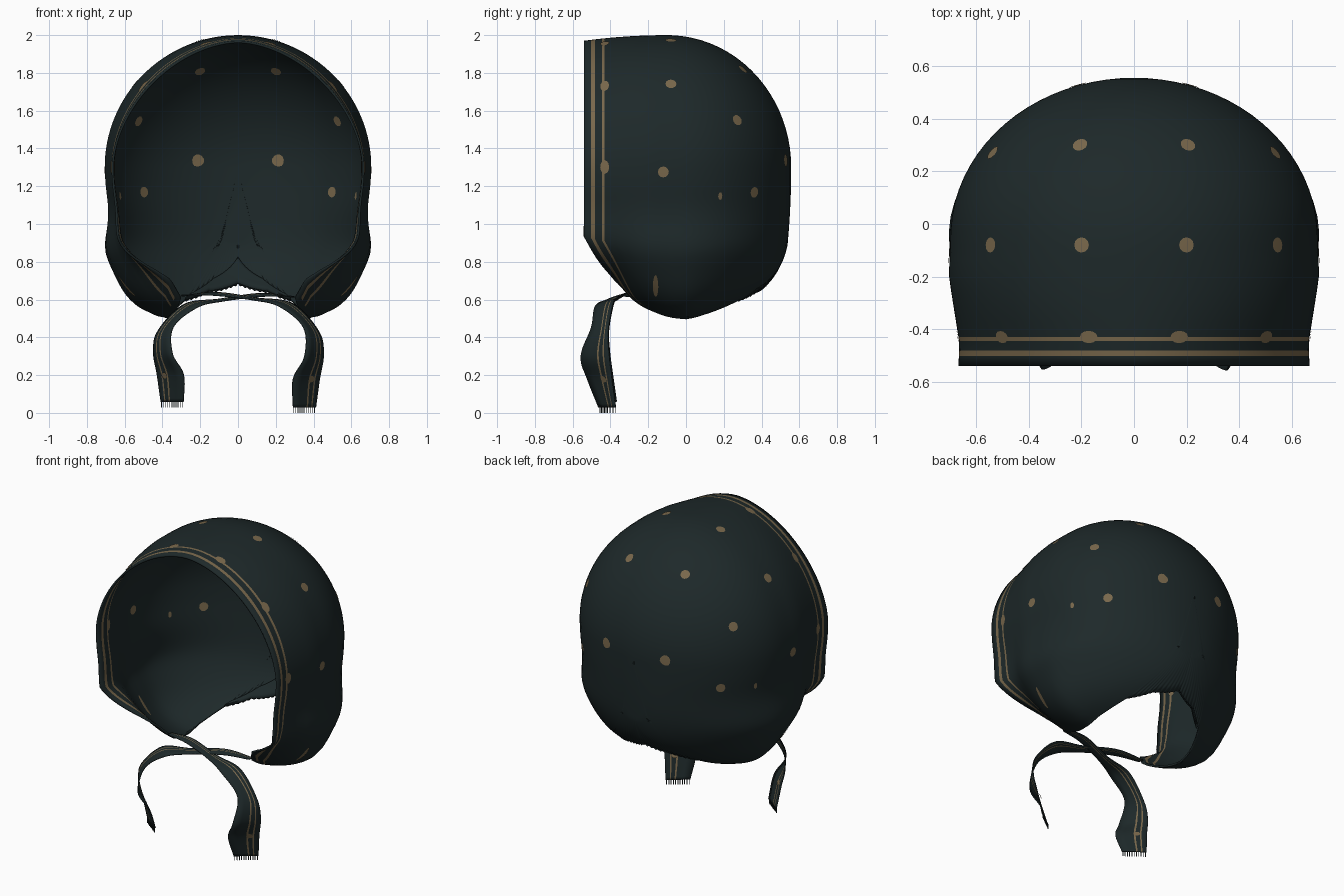
import bpy, bmesh, math
from mathutils import Vector

if "Cube" in bpy.data.objects:
    bpy.data.objects.remove(bpy.data.objects["Cube"], do_unlink=True)


def material(name, rgb):
    m = bpy.data.materials.new(name)
    m.use_nodes = True
    m.diffuse_color = (*rgb, 1)
    node = m.node_tree.nodes["Principled BSDF"]
    node.inputs["Base Color"].default_value = (*rgb, 1)
    node.inputs["Roughness"].default_value = 0.8
    return m


CLOTH = material("dark teal cloth", (0.0125, 0.0215, 0.0225))
GOLD = material("dull gold print", (0.19, 0.137, 0.071))
THICK = 0.012
BACK = 0.557


def lerp_keys(keys, v):
    for (a, fa), (b, fb) in zip(keys, keys[1:]):
        if v <= b:
            k = max(0, (v - a) / (b - a))
            return fa + (fb - fa) * k
    return keys[-1][1]


def smooth_keys(keys, v):
    # smoothed version of a piecewise linear curve
    return sum(lerp_keys(keys, v + d * 0.02) for d in range(-2, 3)) / 5


WIDTH = [(-.54, .67), (-.46, .665), (-.2, .706), (-.05, .70)]
BOTTOM = [(-.54, .75), (-.38, .66), (-.25, .55), (-.1, .49), (0, .48)]
SQUARE = [(-.54, 4), (-.38, 2.6), (-.2, 3.4), (0, 4), (.3, 3), (.56, 2.2)]
ARCH = [(-.54, 1.78), (-.3, 2)]
SPREAD = [(-.3, 0), (0, 6), (.2, 8)]


def hood_point(deg, y):
    """Point on the hood at an angle around the front-to-back axis."""
    y = min(y, BACK)
    if y > -.05:
        w = .7 * math.sqrt(max(0, 1 - ((y + .05) / (BACK + .05)) ** 2))
    else:
        w = lerp_keys(WIDTH, y)
    if deg >= 0:
        if y > -.1:
            h = .7 * math.sqrt(max(0, 1 - ((y + .1) / (BACK + .1)) ** 2))
        else:
            h = .7 - .03 * ((y + .1) / .44) ** 2
        n = lerp_keys(ARCH, y)
    else:
        # the neck opening widens towards the nape
        deg -= math.sin(math.radians(2 * deg)) * smooth_keys(SPREAD, y)
        if y > 0:
            h = .82 * max(0, 1 - (y / BACK) ** 1.3) ** .222
            h = min(h, 2.2 * math.sqrt(max(0, 1 - y / BACK)))
        else:
            h = 1.3 - smooth_keys(BOTTOM, y)
        n = smooth_keys(SQUARE, y)
    c, s = math.cos(math.radians(deg)), math.sin(math.radians(deg))
    r = (abs(c) ** n + abs(s) ** n) ** (-1 / n)
    z = 1.3 + h * s * r
    # slight waist above a fuller cheek
    bulge = 1 + .03 * math.exp(-((z - .86) / .1) ** 2) - .022 * math.exp(-((z - 1.08) / .12) ** 2)
    return Vector((w * c * r * bulge, y, z))


def build(name, bm, thick=0, mirror=False, smooth=True):
    me = bpy.data.meshes.new(name)
    bm.to_mesh(me)
    bm.free()
    ob = bpy.data.objects.new(name, me)
    bpy.context.collection.objects.link(ob)
    me.materials.append(CLOTH)
    me.materials.append(GOLD)
    if mirror:
        mod = ob.modifiers.new("mirror", "MIRROR")
        mod.merge_threshold = .0005
    if thick:
        mod = ob.modifiers.new("thickness", "SOLIDIFY")
        mod.thickness = thick
        mod.offset = -1
    if smooth:
        bpy.ops.object.select_all(action="DESELECT")
        ob.select_set(True)
        bpy.context.view_layer.objects.active = ob
        bpy.ops.object.shade_smooth_by_angle(angle=math.radians(50))


def grid(columns, gold=lambda j, i: False):
    bm = bmesh.new()
    vs = [[bm.verts.new(p) for p in col] for col in columns]
    for j in range(len(vs) - 1):
        for i in range(len(vs[0]) - 1):
            f = bm.faces.new((vs[j][i], vs[j + 1][i], vs[j + 1][i + 1], vs[j][i + 1]))
            f.material_index = int(gold(j, i))
    bmesh.ops.remove_doubles(bm, verts=bm.verts, dist=.0004)
    return bm


# Opening edge: (angle, depth, steps to the next key)
NAPE = -69
EDGE = [(90, -.54, 44), (-35, -.54, 12), (-60, -.38, 5), (-66, -.29, 6), (-66.5, -.1, 6),
        (-67, .1, 10), (NAPE, .27, 20), (-76, .37, 24), (-90, .43, 0)]
edge = []
for (a, ya, steps), (b, yb, _) in zip(EDGE, EDGE[1:]):
    edge += [(a + (b - a) * k / steps, ya + (yb - ya) * k / steps) for k in range(steps)]
edge.append(EDGE[-1][:2])

# Hood shell with two printed stripes along the face edge and gathers at the nape
BANDS = [0, .038, .058, .095, .109]
ROWS = 26


def hood_column(j):
    a, y0 = edge[j]
    ys = [y0 + d for d in BANDS]
    last = ys[-1]
    ys += [last + (BACK - last) * math.sin(math.pi / 2 * k / ROWS) for k in range(1, ROWS + 1)]
    col = []
    for y in ys:
        p = hood_point(a, y)
        if a < NAPE:
            fold = .006 * math.sin(j * math.pi / 2) * math.exp(-(y - y0) / .07)
            p.x *= 1 + fold
            p.z = 1.3 + (p.z - 1.3) * (1 + fold)
        col.append(p)
    col[-1].x = 0
    if j in (0, len(edge) - 1):
        for p in col:
            p.x = 0
    return col


shell = grid([hood_column(j) for j in range(len(edge))],
             lambda j, i: i in (1, 3) and edge[j][0] > -63)
build("hood_shell", shell, THICK, mirror=True)

# Turned-in facing at the nape
facing = []
for a, y0 in edge:
    if a <= NAPE:
        depth = .085 * math.sin(math.pi / 2 * (NAPE - a) / (NAPE + 90)) ** .5
        col = []
        for k in range(7):
            p = hood_point(a, y0 + depth * k / 6)
            f = .97 + .018 * (k == 0)
            col.append(Vector((p.x * f, p.y - .014, 1.3 + (p.z - 1.3) * f)))
        facing.append(col)
for p in facing[-1]:
    p.x = 0
build("nape_facing", grid(facing), .005, mirror=True)


# Printed dots, inside and outside: (angle, depth, half height, half length)
R = .029
DOTS = [(69, .30, R, R), (25.5, .27, R, R), (73.5, -.08, R, R), (39, -.08, R, R),
        (10, .526, .034, .034), (-15, .36, R, R), (-2, -.12, R, R), (-15, .18, .02, .012),
        (75, -.43, .035, .024), (40, -.43, .035, .024), (0, -.43, .038, .024),
        (-46.5, -.16, .075, .015)]
bm = bmesh.new()
e = .001
for a, y, ru, rv in DOTS:
    da = e * ru / (hood_point(a + e, y) - hood_point(a, y)).length
    dy = e * rv / (hood_point(a, y + e) - hood_point(a, y)).length
    for lift, flip in ((.003, False), (-THICK - .003, True)):
        pts = []
        for k in range(13):
            t = 2 * math.pi * k / 12
            on = k < 12
            pa = a + da * math.cos(t) * on
            py = y + dy * math.sin(t) * on
            p = hood_point(pa, py)
            n = (hood_point(pa - .1, py) - p).cross(hood_point(pa, py + e) - p).normalized()
            pts.append(bm.verts.new(p + n * lift))
        for k in range(12):
            tri = (pts[12], pts[k], pts[(k + 1) % 12])
            f = bm.faces.new(tri if flip else tri[::-1])
            f.material_index = 1
build("printed_dots", bm, mirror=True)


def spline(pts, per=8):
    pts = [Vector(p) for p in pts]
    ext = [pts[0] * 2 - pts[1]] + pts + [pts[-1] * 2 - pts[-2]]
    out = []
    for a, b, c, d in zip(ext, ext[1:], ext[2:], ext[3:]):
        for k in range(per):
            t = k / per
            out.append(.5 * (2 * b + (c - a) * t + (2 * a - 5 * b + 4 * c - d) * t * t
                             + (3 * b - a - 3 * c + d) * t ** 3))
    return out + [pts[-1]]


# Ribbon ties that cross under the chin, given by their two long edges
INNER = [(-.30, -.31, .62), (-.13, -.35, .62), (.08, -.42, .595), (.22, -.48, .56),
         (.345, -.50, .45), (.35, -.555, .30), (.29, -.52, .18), (.29, -.46, .03)]
OUTER = [(-.30, -.27, .615), (-.12, -.30, .635), (.10, -.36, .605), (.29, -.385, .575),
         (.425, -.41, .43), (.45, -.405, .31), (.43, -.39, .18), (.41, -.37, .03)]
ACROSS = [0, .3, .58, .64, .78, .83, 1]


def tie(name, side, lift):
    def place(p):
        return Vector((p.x * side, p.y, p.z + lift * max(0, 1 - p.z / .55)))

    rows = list(zip(spline(INNER), spline(OUTER)))
    cols = [[place(a.lerp(b, f)) for a, b in rows] for f in ACROSS]
    build(name, grid(cols, lambda j, i: j in (2, 4)), .006)
    # Frayed threads along the cut end
    threads = bmesh.new()
    a, b = rows[-1]
    for k in range(11):
        c = place(a.lerp(b, (k + .5) / 11))
        for v in bmesh.ops.create_cube(threads, size=1)["verts"]:
            v.co = Vector((c.x + v.co.x * .004, c.y + v.co.y * .004, c.z - .014 + v.co.z * .032))
    build(name + "_fringe", threads, smooth=False)
    # Printed dot near the end
    a, b = rows[-9]
    u = (b - a).normalized()
    d = (rows[-8][0] - a).normalized()
    n = u.cross(d).normalized()
    dot = bmesh.new()
    for off in (.008, -.008):
        ring = [a.lerp(b, .68) + u * .02 * math.cos(t) + d * .02 * math.sin(t) + n * off
                for t in (math.pi * k / 5 for k in range(10))]
        dot.faces.new([dot.verts.new(place(p)) for p in ring]).material_index = 1
    build(name + "_dot", dot, smooth=False)


tie("left_tie", 1, 0)
tie("right_tie", -1, .03)
